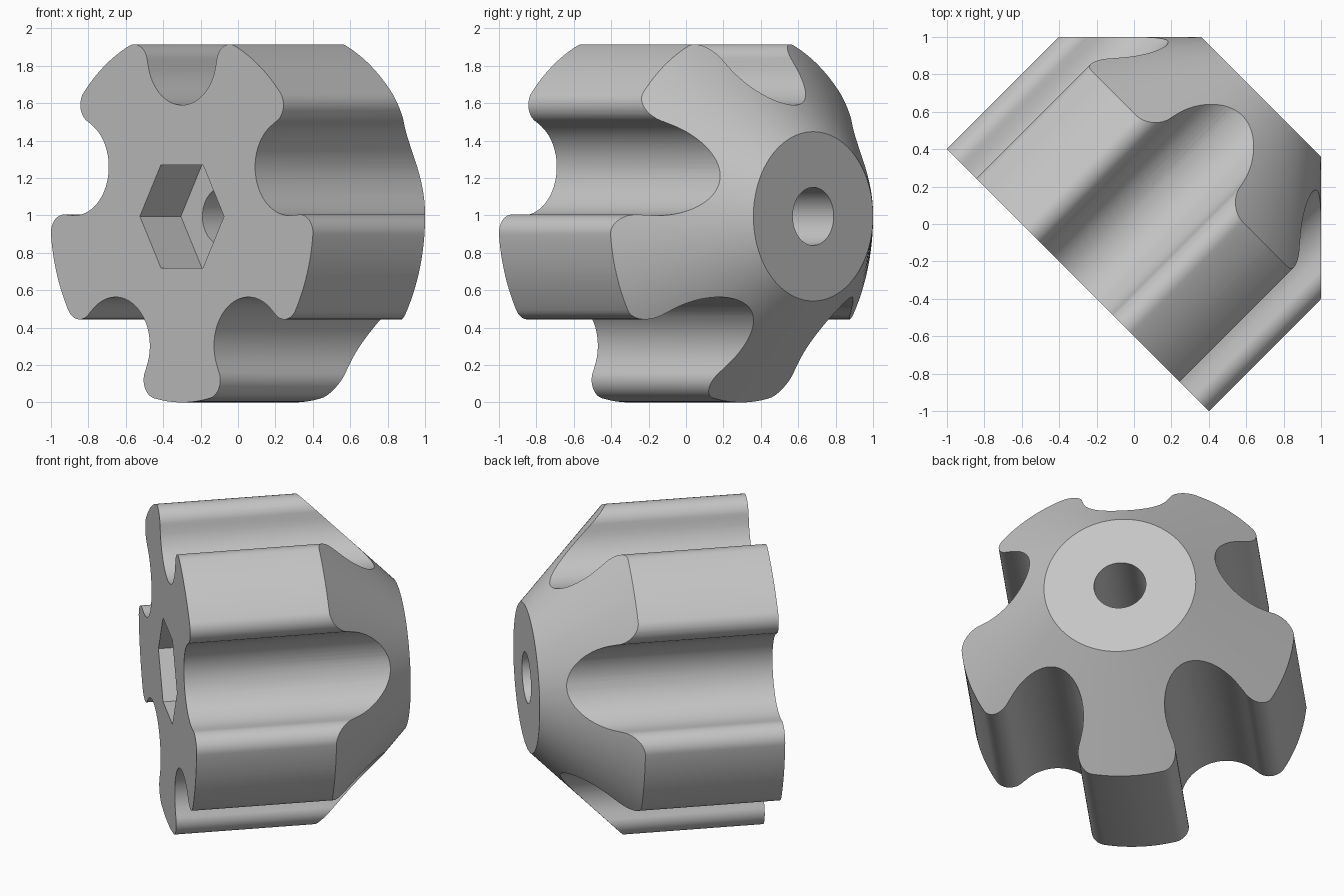
import bpy
import bmesh
from math import sin, cos, atan2, hypot, pi, tau, radians
from mathutils import Matrix, Vector

if "Cube" in bpy.data.objects:
    bpy.data.objects.remove(bpy.data.objects["Cube"], do_unlink=True)

# Knob proportions, along and around its own axis
FRONT, BACK = -0.424, 0.962
OUTER_R, END_R, BORE_R = 0.995, 0.4525, 0.155
GROOVE_R, GROOVE_DIST = 0.26, 0.855
HEX_R, HEX_DEPTH = 0.318, 0.31
LOBES = 5

grey = bpy.data.materials.new("light grey")
grey.use_nodes = True
colour = (0.56, 0.56, 0.56, 1)
grey.diffuse_color = colour
grey.node_tree.nodes["Principled BSDF"].inputs["Base Color"].default_value = colour


def arc(cx, cy, r, a0, a1, n):
    return [Vector((cx + r * cos(a0 + (a1 - a0) * i / n),
                    cy + r * sin(a0 + (a1 - a0) * i / n))) for i in range(n + 1)]


def prism(name, outline, z0, z1, top_scale=1):
    """Extrude an outline along the axis, optionally tapering it."""
    bm = bmesh.new()
    low = [bm.verts.new((p.x, p.y, z0)) for p in outline]
    high = [bm.verts.new((p.x * top_scale, p.y * top_scale, z1)) for p in outline]
    n = len(outline)
    bm.faces.new(low[::-1])
    bm.faces.new(high)
    for i in range(n):
        j = (i + 1) % n
        bm.faces.new((low[i], low[j], high[j], high[i]))
    mesh = bpy.data.meshes.new(name)
    bm.to_mesh(mesh)
    bm.free()
    mesh.materials.append(grey)
    obj = bpy.data.objects.new(name, mesh)
    bpy.context.collection.objects.link(obj)
    return obj


def circle(r, n):
    return arc(0, 0, r, 0, tau, n)[:-1]


def lobe_outline():
    """Rim, rounded corner and half groove, mirrored and repeated."""
    f = 0.1
    cx, cy = 0.875, 0.19
    half = pi / LOBES
    gx, gy = GROOVE_DIST * cos(half), GROOVE_DIST * sin(half)
    rim_end = atan2(cy, cx)
    corner_end = atan2(gy - cy, gx - cx)
    side = arc(0, 0, OUTER_R, 0, rim_end, 6)
    side += arc(cx, cy, f, rim_end, corner_end, 12)[1:]
    side += arc(gx, gy, GROOVE_R, corner_end + pi, half + pi, 16)[1:]
    mirrored = [Vector((p.x, -p.y)) for p in side[:0:-1]]
    sector = (mirrored + side)[:-1]
    points = []
    for k in range(LOBES):
        turn = Matrix.Rotation(-pi / 2 + k * tau / LOBES, 2)
        points += [turn @ p for p in sector]
    return points


# Lobed body, then the tapered end, hex socket and bore
knob = prism("knob_body", lobe_outline(), FRONT, BACK + 0.1)
wide = END_R + BACK - FRONT + 0.1
tools = [
    (prism("taper_tool", circle(wide, 160), FRONT - 0.1, BACK, END_R / wide), "INTERSECT"),
    (prism("hex_tool", circle(HEX_R, 6), FRONT - 0.1, FRONT + HEX_DEPTH), "DIFFERENCE"),
    (prism("bore_tool", circle(BORE_R, 64), FRONT + 0.1, BACK + 0.1), "DIFFERENCE"),
]
bpy.ops.object.select_all(action="DESELECT")
bpy.context.view_layer.objects.active = knob
knob.select_set(True)
for tool, operation in tools:
    tool.hide_render = True
    mod = knob.modifiers.new(tool.name, "BOOLEAN")
    mod.operation = operation
    mod.solver = "EXACT"
    mod.object = tool
    bpy.ops.object.modifier_apply(modifier=mod.name)
    bpy.data.objects.remove(tool, do_unlink=True)

# Lay the axis level, with the socket turned to the front right
axis = Vector((1, 1, 0)).normalized()
up = Vector((0, 0, 1))
turn = Matrix((up.cross(axis), up, axis)).transposed().to_4x4()
knob.data.transform(Matrix.Translation((0, 0, OUTER_R)) @ turn)
bpy.ops.object.shade_smooth_by_angle(angle=radians(30))
